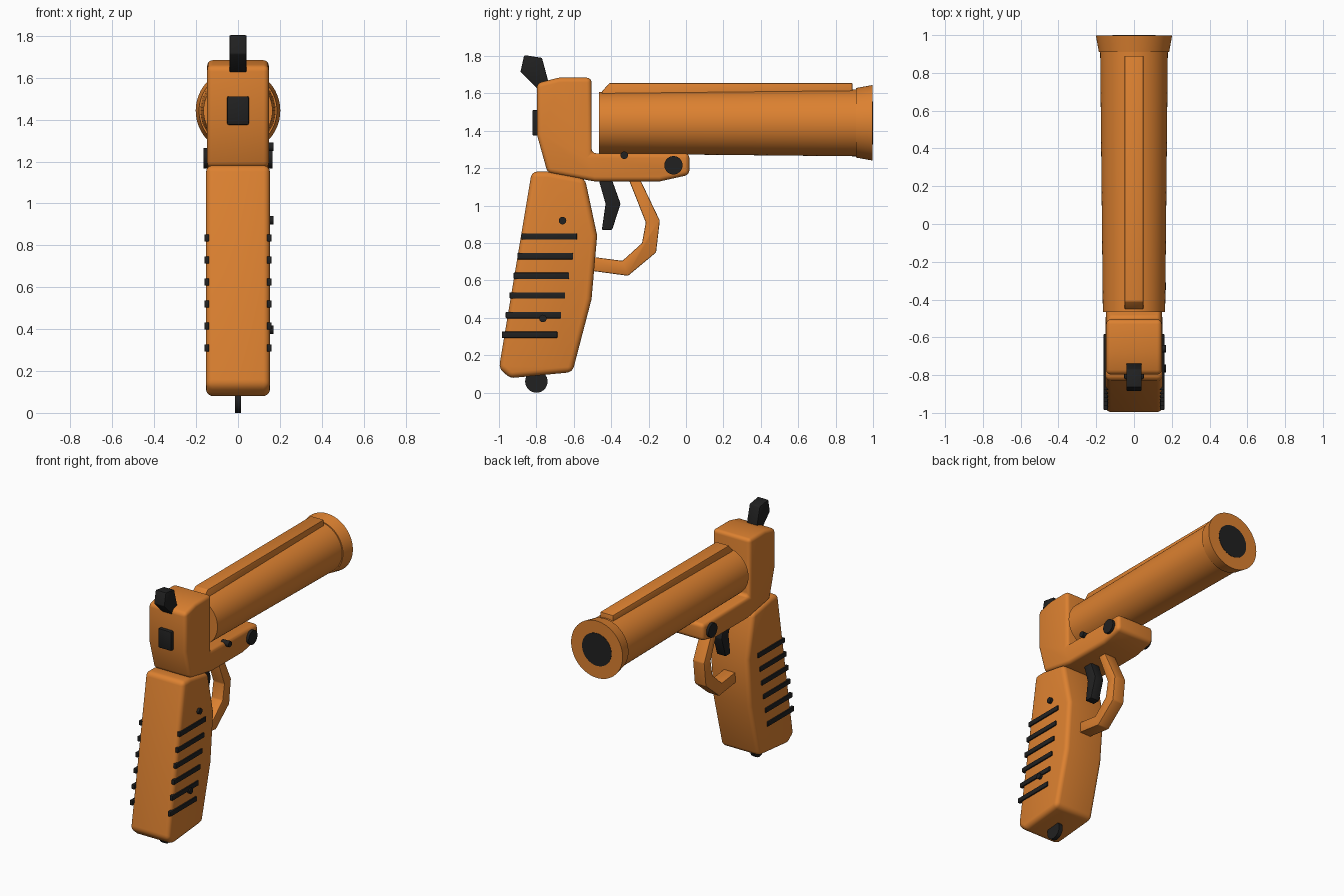
import bpy, bmesh, math
from mathutils import Matrix, Vector

cube = bpy.data.objects.get("Cube")
if cube:
    bpy.data.objects.remove(cube, do_unlink=True)


def material(name, color, rough):
    m = bpy.data.materials.new(name)
    m.use_nodes = True
    m.diffuse_color = color
    bsdf = m.node_tree.nodes["Principled BSDF"]
    bsdf.inputs["Base Color"].default_value = color
    bsdf.inputs["Roughness"].default_value = rough
    return m


ORANGE = material("orange_plastic", (0.72, 0.22, 0.03, 1), 0.5)
BLACK = material("black_metal", (0.015, 0.015, 0.015, 1), 0.5)


def finish(name, bm, mat):
    bmesh.ops.recalc_face_normals(bm, faces=bm.faces[:])
    mesh = bpy.data.meshes.new(name)
    bm.to_mesh(mesh)
    bm.free()
    mesh.materials.append(mat)
    ob = bpy.data.objects.new(name, mesh)
    bpy.context.collection.objects.link(ob)
    bpy.ops.object.select_all(action='DESELECT')
    ob.select_set(True)
    bpy.context.view_layer.objects.active = ob
    bpy.ops.object.shade_smooth_by_angle(angle=math.radians(35))
    return ob


def slab(name, profile, x0, x1, mat, bevel=0.0, segments=4):
    """Side profile in (y, z), extruded across x, with rounded edges."""
    bm = bmesh.new()
    face = bm.faces.new([bm.verts.new((x0, y, z)) for y, z in profile])
    ext = bmesh.ops.extrude_face_region(bm, geom=[face])
    moved = [g for g in ext["geom"] if isinstance(g, bmesh.types.BMVert)]
    bmesh.ops.translate(bm, verts=moved, vec=(x1 - x0, 0, 0))
    bmesh.ops.recalc_face_normals(bm, faces=bm.faces[:])
    if bevel:
        sharp = [e for e in bm.edges if e.calc_face_angle(0) > math.radians(18)]
        bmesh.ops.bevel(bm, geom=sharp, offset=bevel, segments=segments,
                        profile=0.5, affect='EDGES', clamp_overlap=True)
    return finish(name, bm, mat)


def box(y0, y1, z0, z1):
    return [(y0, z0), (y1, z0), (y1, z1), (y0, z1)]


def pin(name, y, z, r, x0, x1, mat=BLACK, sides=24):
    """Cylinder lying along x."""
    bm = bmesh.new()
    place = Matrix.Translation(((x0 + x1) / 2, y, z)) @ Matrix.Rotation(math.pi / 2, 4, 'Y')
    bmesh.ops.create_cone(bm, cap_ends=True, segments=sides, radius1=r, radius2=r,
                          depth=x1 - x0, matrix=place)
    return finish(name, bm, mat)


def lathe(name, profile, z, mat, sides=64):
    """Profile in (radius, y), spun about the barrel axis."""
    bm = bmesh.new()
    verts = [bm.verts.new((r, y, z)) for r, y in profile]
    edges = [bm.edges.new(pair) for pair in zip(verts, verts[1:])]
    bmesh.ops.spin(bm, geom=verts + edges, cent=(0, 0, z), axis=(0, 1, 0),
                   angle=math.tau, steps=sides)
    bmesh.ops.remove_doubles(bm, verts=bm.verts[:], dist=0.0005)
    return finish(name, bm, mat)


# Barrel with flared muzzle, dark bore and top rail
AXIS = 1.443
lathe("barrel", [(0, -0.465), (0.165, -0.465), (0.179, 0.91), (0.186, 0.91),
                 (0.202, 0.998), (0, 0.998)], AXIS, ORANGE)
lathe("bore", [(0, 0.993), (0.115, 0.993), (0.115, 1.0), (0, 1.0)], AXIS, BLACK)
slab("top_rail", [(-0.45, 1.58), (0.89, 1.58), (0.89, 1.655), (-0.41, 1.655), (-0.45, 1.61)],
     -0.05, 0.05, ORANGE, 0.004, 2)

# Frame: breech block and the arm under the barrel
slab("frame", [(-0.797, 1.655), (-0.68, 1.684), (-0.505, 1.684), (-0.505, 1.28), (0.018, 1.28),
               (0.018, 1.165), (-0.14, 1.13), (-0.49, 1.13), (-0.74, 1.175), (-0.797, 1.38)],
     -0.147, 0.147, ORANGE, 0.025)

# Grip
slab("grip", [(-0.825, 1.182), (-0.74, 1.182), (-0.54, 1.145), (-0.475, 0.84), (-0.505, 0.50),
              (-0.607, 0.11), (-0.94, 0.078), (-1.0, 0.13)],
     -0.152, 0.152, ORANGE, 0.03)

# Trigger guard
slab("trigger_guard", [(-0.31, 1.15), (-0.25, 1.15), (-0.14, 0.92), (-0.16, 0.75),
                       (-0.31, 0.625), (-0.53, 0.655), (-0.53, 0.73), (-0.34, 0.705),
                       (-0.235, 0.80), (-0.215, 0.91)],
     -0.045, 0.045, ORANGE, 0.006, 2)

# Trigger, hammer and rear button
slab("trigger", [(-0.47, 1.15), (-0.40, 1.15), (-0.35, 1.01), (-0.395, 0.87),
                 (-0.45, 0.87), (-0.43, 1.01)],
     -0.035, 0.035, BLACK, 0.006, 2)
slab("hammer", [(-0.865, 1.805), (-0.77, 1.79), (-0.735, 1.66), (-0.79, 1.62), (-0.885, 1.715)],
     -0.041, 0.041, BLACK, 0.006, 2)
slab("rear_button", box(-0.822, -0.77, 1.375, 1.512), -0.052, 0.052, BLACK, 0.008, 2)

# Grip ribs on both sides, stepping back down the slope
for i in range(6):
    z = 0.835 - 0.105 * i
    y = -0.88 - 0.021 * i
    for side, s in (("left", 1), ("right", -1)):
        x0, x1 = sorted((s * 0.138, s * 0.161))
        slab(f"{side}_grip_rib_{i + 1}", box(y, y + 0.297, z - 0.017, z + 0.017),
             x0, x1, BLACK, 0.004, 2)

# Screws, hinge pin and lanyard disc
for name, y, z in (("upper_grip_screw", -0.66, 0.92), ("lower_grip_screw", -0.765, 0.397),
                   ("frame_screw", -0.33, 1.27)):
    pin(name, y, z, 0.02, 0.11, 0.17)
pin("hinge_pin", -0.067, 1.216, 0.049, -0.165, 0.165, sides=32)
pin("lanyard_disc", -0.80, 0.06, 0.06, -0.015, 0.015, sides=32)
